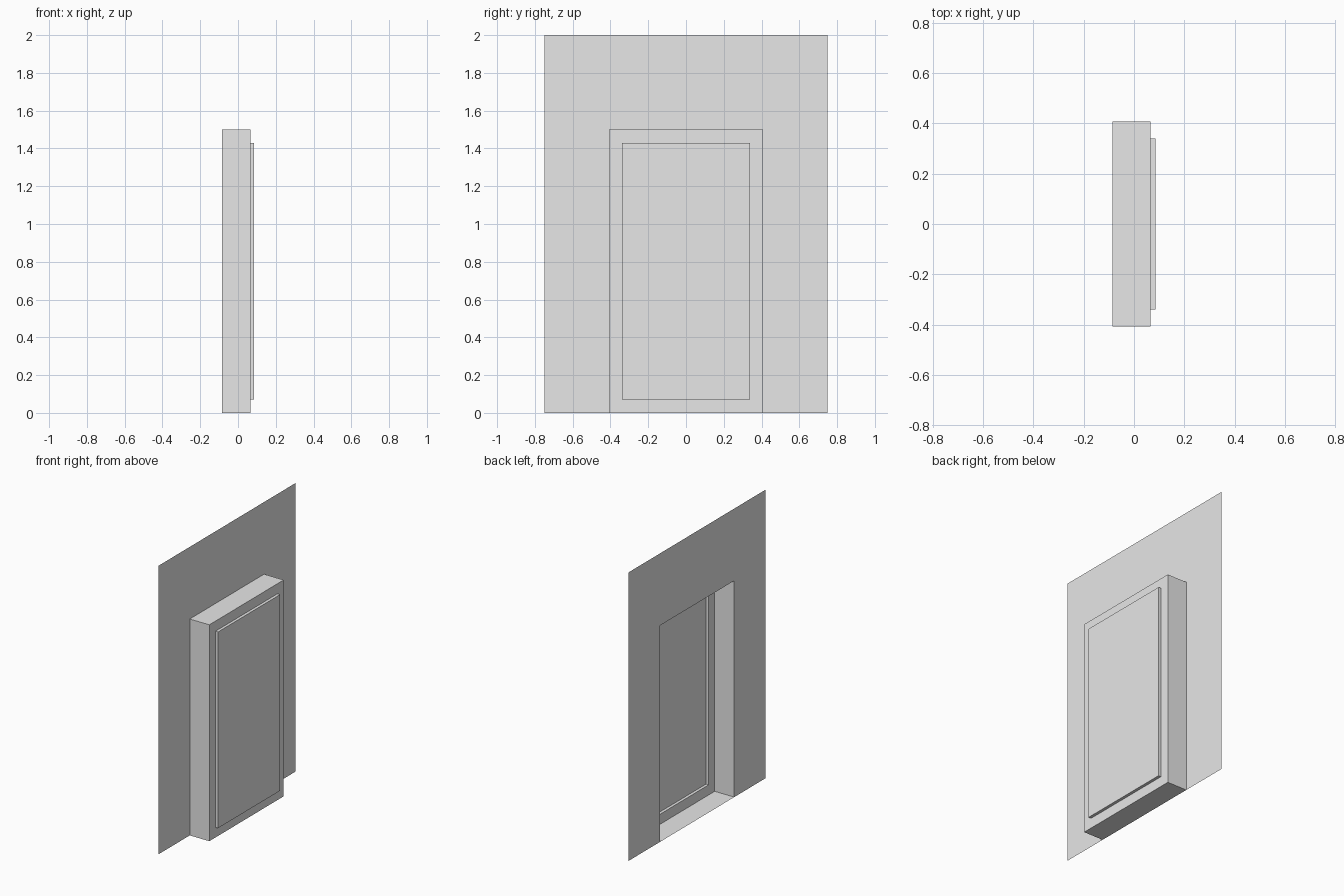
import bpy
import bmesh

cube = bpy.data.objects.get("Cube")
if cube:
    bpy.data.objects.remove(cube, do_unlink=True)

grey = bpy.data.materials.new("light grey")
grey.use_nodes = True
colour = (0.8, 0.8, 0.8, 1.0)
grey.diffuse_color = colour
grey.node_tree.nodes["Principled BSDF"].inputs["Base Color"].default_value = colour

# Depths of the wall sheet, the recess back and the raised panel
WALL_X, BACK_X, PANEL_X = -0.085, 0.065, 0.085


def ring(bm, x, half_width, bottom, top):
    """Rectangle of vertices across the doorway, starting at the lower -y corner."""
    corners = [(-half_width, bottom), (half_width, bottom),
               (half_width, top), (-half_width, top)]
    return [bm.verts.new((x, y, z)) for y, z in corners]


def bridge(bm, outer, inner):
    for i in range(4):
        j = (i + 1) % 4
        bm.faces.new((outer[i], outer[j], inner[j], inner[i]))


def make_object(name, bm):
    mesh = bpy.data.meshes.new(name)
    bm.to_mesh(mesh)
    bm.free()
    mesh.materials.append(grey)
    obj = bpy.data.objects.new(name, mesh)
    bpy.context.collection.objects.link(obj)


# Thin wall sheet, open at the bottom for the doorway
bm = bmesh.new()
outline = [(-0.75, 0), (-0.75, 2), (0.75, 2), (0.75, 0),
           (0.407, 0), (0.407, 1.5), (-0.407, 1.5), (-0.407, 0)]
v = [bm.verts.new((WALL_X, y, z)) for y, z in outline]
for a, b, c, d in ((0, 7, 6, 1), (1, 6, 5, 2), (2, 5, 4, 3)):
    bm.faces.new((v[a], v[b], v[c], v[d]))
make_object("wall", bm)

# Door recess: sides, top and floor, with a rim around the panel
bm = bmesh.new()
opening = ring(bm, WALL_X, 0.407, 0, 1.5)
back = ring(bm, BACK_X, 0.407, 0, 1.5)
rim = ring(bm, BACK_X, 0.34, 0.07, 1.43)
bridge(bm, opening, back)
bridge(bm, back, rim)
make_object("door_recess", bm)

# Door panel pushed out from the rim, hollow behind
bm = bmesh.new()
edge = ring(bm, BACK_X, 0.34, 0.07, 1.43)
face = ring(bm, PANEL_X, 0.34, 0.07, 1.43)
bridge(bm, edge, face)
bm.faces.new(face)
make_object("door_panel", bm)
